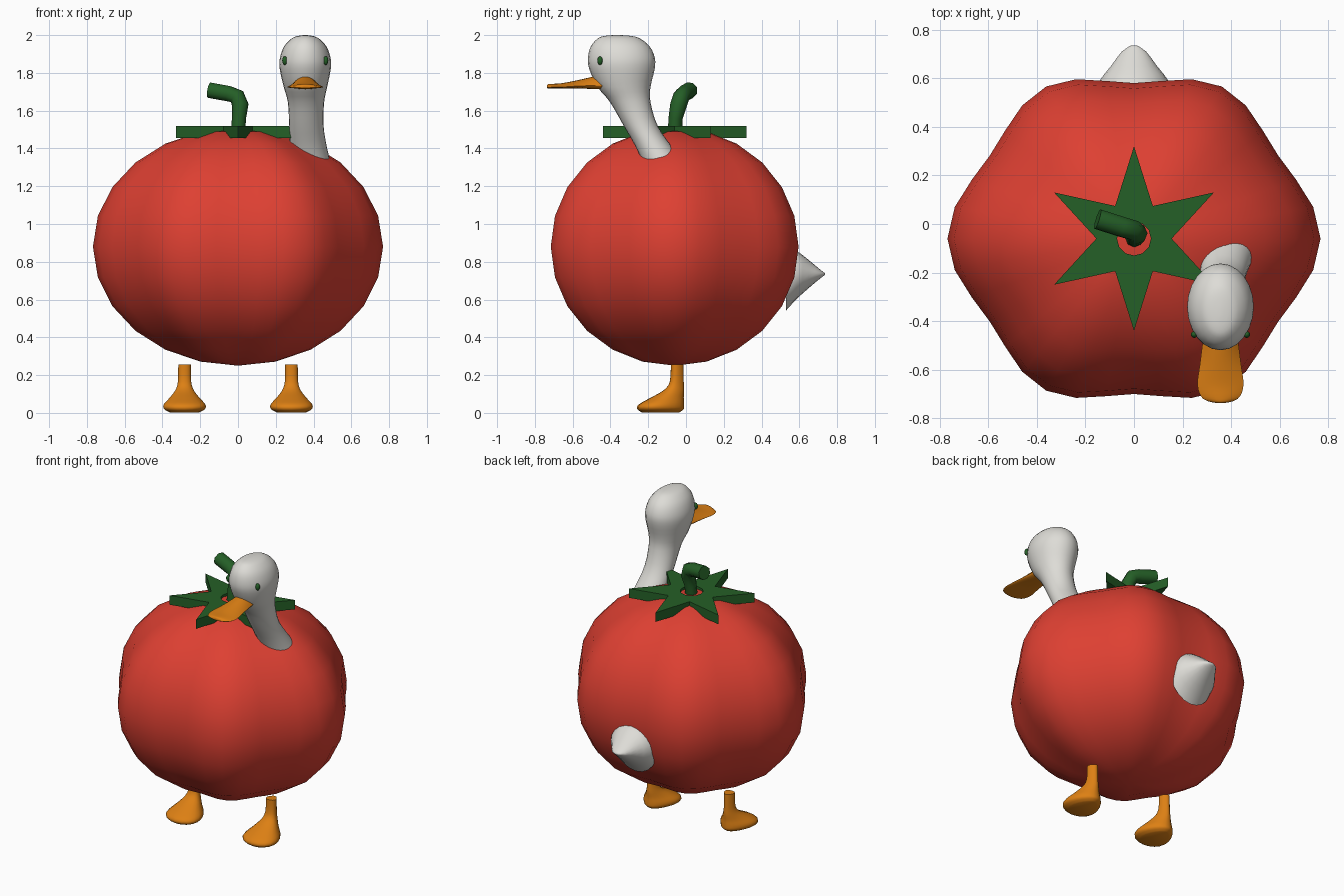
import bpy, bmesh, math
from mathutils import Vector

if "Cube" in bpy.data.objects:
    bpy.data.objects.remove(bpy.data.objects["Cube"])


def material(name, rgb):
    m = bpy.data.materials.new(name)
    m.diffuse_color = (*rgb, 1)
    m.use_nodes = True
    m.node_tree.nodes["Principled BSDF"].inputs["Base Color"].default_value = m.diffuse_color
    return m


RED = material("tomato_red", (0.73, 0.051, 0.032))
GREEN = material("leaf_green", (0.018, 0.115, 0.02))
WHITE = material("feather_white", (0.73, 0.72, 0.68))
ORANGE = material("bill_orange", (0.72, 0.215, 0.007))


def finish(bm, name, mat, angle=None):
    bmesh.ops.recalc_face_normals(bm, faces=bm.faces)
    me = bpy.data.meshes.new(name)
    bm.to_mesh(me)
    bm.free()
    ob = bpy.data.objects.new(name, me)
    bpy.context.collection.objects.link(ob)
    me.materials.append(mat)
    if angle:
        smooth(ob, angle)
    return ob


def smooth(ob, angle):
    bpy.ops.object.select_all(action='DESELECT')
    ob.select_set(True)
    bpy.context.view_layer.objects.active = ob
    bpy.ops.object.shade_smooth_by_angle(angle=math.radians(angle))


def refine(rows, steps):
    """Catmull-Rom interpolation between cross-sections."""
    out = []
    for i in range(len(rows) - 1):
        p0, p1 = rows[max(i - 1, 0)], rows[i]
        p2, p3 = rows[i + 1], rows[min(i + 2, len(rows) - 1)]
        for s in range(steps):
            t = s / steps
            out.append([0.5 * (2 * b + (c - a) * t + (2 * a - 5 * b + 4 * c - d) * t * t
                               + (3 * b - a - 3 * c + d) * t ** 3)
                        for a, b, c, d in zip(p0, p1, p2, p3)])
    return out + [list(rows[-1])]


def loft(name, rows, mat, axis='Z', n=24, shape=None, steps=3, angle=60):
    """Rows are (position along axis, centre u, centre v, radius u, radius v)."""
    shape = shape or (lambda a: (math.cos(a), math.sin(a)))
    bm = bmesh.new()
    rings = []
    for t, cu, cv, ru, rv in refine(rows, steps):
        ring = []
        for k in range(n):
            u, v = shape(2 * math.pi * k / n)
            u, v = cu + ru * u, cv + rv * v
            ring.append(bm.verts.new((u, v, t) if axis == 'Z' else (u, t, v)))
        rings.append(ring)
    for a, b in zip(rings, rings[1:]):
        for k in range(n):
            j = (k + 1) % n
            bm.faces.new((a[k], a[j], b[j], b[k]))
    bm.faces.new(rings[0])
    bm.faces.new(rings[-1])
    return finish(bm, name, mat, angle)


CY = -0.06  # depth of the fruit axis

# Fruit body: squashed sphere with six soft lobes
bm = bmesh.new()
bmesh.ops.create_uvsphere(bm, u_segments=36, v_segments=12, radius=1)
for v in bm.verts:
    a = math.atan2(v.co.y, v.co.x)
    r = 0.704 + 0.034 * math.cos(6 * a) + 0.03 * math.cos(2 * a)
    v.co = Vector((v.co.x * r, v.co.y * r + CY, 0.88 + 0.63 * v.co.z))
finish(bm, "fruit_body", RED, 60)

# Star of leaves with a round opening in the middle
bm = bmesh.new()
levels = []
for z in (1.456, 1.518):
    outer, inner = [], []
    for k in range(12):
        a = math.pi / 2 + k * math.pi / 6
        for ring, r in ((outer, 0.155 if k % 2 else 0.38), (inner, 0.07)):
            ring.append(bm.verts.new((r * math.cos(a), CY + r * math.sin(a), z)))
    levels.append((outer, inner))
(lo, li), (uo, ui) = levels
for k in range(12):
    j = (k + 1) % 12
    for a, b in ((lo, li), (uo, ui), (lo, uo), (li, ui)):
        bm.faces.new((a[k], a[j], b[j], b[k]))
finish(bm, "leaf_star", GREEN)

# Bent stem
path = [(0, -0.06, 1.47), (0.005, -0.055, 1.56), (0.012, -0.04, 1.63),
        (-0.005, -0.025, 1.675), (-0.05, -0.012, 1.69), (-0.15, 0.02, 1.708)]
cu = bpy.data.curves.new("stem", 'CURVE')
cu.dimensions = '3D'
cu.bevel_depth = 0.044
cu.bevel_resolution = 2
cu.use_fill_caps = True
sp = cu.splines.new('POLY')
sp.points.add(len(path) - 1)
for p, c in zip(sp.points, path):
    p.co = (*c, 1)
    p.radius = 0.85 if c[2] < 1.6 else 1
stem = bpy.data.objects.new("stem", cu)
bpy.context.collection.objects.link(stem)
cu.materials.append(GREEN)
bpy.ops.object.select_all(action='DESELECT')
stem.select_set(True)
bpy.context.view_layer.objects.active = stem
bpy.ops.object.convert(target='MESH')
smooth(bpy.context.view_layer.objects.active, 50)

# Neck and head
loft("neck_and_head", [
    (1.27, 0.395, -0.09, 0.11, 0.115),
    (1.40, 0.373, -0.165, 0.099, 0.097),
    (1.52, 0.362, -0.240, 0.091, 0.090),
    (1.645, 0.36, -0.295, 0.096, 0.107),
    (1.725, 0.357, -0.328, 0.115, 0.140),
    (1.82, 0.356, -0.339, 0.135, 0.173),
    (1.88, 0.356, -0.342, 0.134, 0.177),
    (1.94, 0.356, -0.348, 0.112, 0.156),
    (1.98, 0.356, -0.355, 0.075, 0.115),
    (1.995, 0.356, -0.36, 0.042, 0.075),
    (2.0, 0.356, -0.365, 0.008, 0.018)], WHITE)

# Eyes
for side, s in (("left", 1), ("right", -1)):
    bm = bmesh.new()
    bmesh.ops.create_uvsphere(bm, u_segments=12, v_segments=8, radius=1)
    for v in bm.verts:
        v.co = Vector((0.356 + s * 0.108 + v.co.x * 0.014,
                       -0.455 + v.co.y * 0.014, 1.865 + v.co.z * 0.023))
    finish(bm, "eye_" + side, GREEN, 60)


# Bill: humped on top with a thin wide rim
def bill_shape(a):
    s = math.sin(a)
    return math.cos(a), s * s if s > 0 else 0.4 * s


loft("bill", [
    (-0.42, 0.356, 1.735, 0.065, 0.058),
    (-0.50, 0.356, 1.733, 0.075, 0.045),
    (-0.58, 0.356, 1.73, 0.085, 0.030),
    (-0.66, 0.356, 1.725, 0.095, 0.020),
    (-0.71, 0.356, 1.724, 0.080, 0.018),
    (-0.73, 0.356, 1.724, 0.050, 0.016),
    (-0.737, 0.356, 1.724, 0.015, 0.010)], ORANGE, 'Y', shape=bill_shape)

# Tail feathers
loft("tail", [
    (0.53, 0, 0.705, 0.155, 0.163),
    (0.585, 0, 0.730, 0.145, 0.128),
    (0.65, 0, 0.735, 0.095, 0.074),
    (0.71, 0, 0.735, 0.050, 0.024),
    (0.735, 0, 0.735, 0.012, 0.005)], WHITE, 'Y', n=20, steps=2)


# Feet: wide at the toes, narrow at the heel, rising into a short leg
def foot_shape(a):
    s = math.sin(a)
    return math.cos(a) * (1 - 0.3 * s), s


for side, s in (("left", 1), ("right", -1)):
    x = s * 0.283
    loft("foot_" + side, [
        (0.003, x, -0.135, 0.075, 0.100),
        (0.020, x, -0.135, 0.104, 0.123),
        (0.045, x, -0.130, 0.106, 0.120),
        (0.080, x, -0.100, 0.076, 0.088),
        (0.120, x, -0.064, 0.047, 0.054),
        (0.165, x, -0.049, 0.034, 0.037),
        (0.255, x, -0.047, 0.032, 0.033)], ORANGE, n=20, shape=foot_shape)
